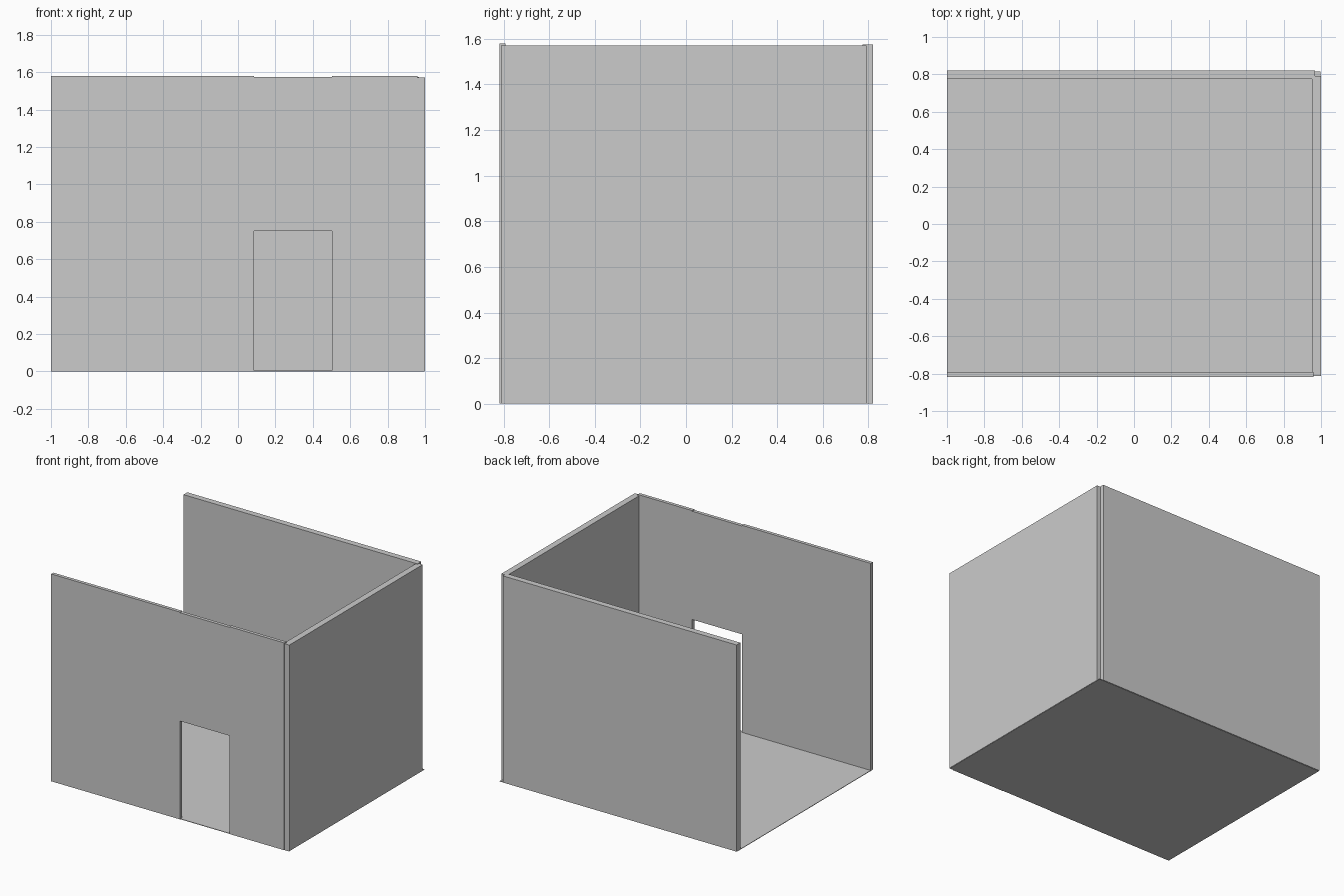
import bpy
import bmesh

if "Cube" in bpy.data.objects:
    bpy.data.objects.remove(bpy.data.objects["Cube"])


def prism(name, outline, y0, y1):
    """Extrude an (x, z) outline from y0 to y1."""
    bm = bmesh.new()
    face = bm.faces.new([bm.verts.new((x, y0, z)) for x, z in outline])
    ext = bmesh.ops.extrude_face_region(bm, geom=[face])
    verts = [v for v in ext["geom"] if isinstance(v, bmesh.types.BMVert)]
    bmesh.ops.translate(bm, verts=verts, vec=(0, y1 - y0, 0))
    bmesh.ops.recalc_face_normals(bm, faces=bm.faces)
    mesh = bpy.data.meshes.new(name)
    bm.to_mesh(mesh)
    bm.free()
    obj = bpy.data.objects.new(name, mesh)
    bpy.context.collection.objects.link(obj)
    return obj


def box(name, x0, x1, y0, y1, z0, z1):
    return prism(name, [(x0, z0), (x1, z0), (x1, z1), (x0, z1)], y0, y1)


# Thin floor slab
box("floor", -1.0, 0.997, -0.812, 0.815, 0.0, 0.004)

# Back and right walls, with a small step where they meet
box("back_wall", -1.0, 0.968, 0.774, 0.82, 0.002, 1.574)
box("right_wall", 0.952, 1.0, -0.812, 0.792, 0.002, 1.57)

# Front wall with doorway and slightly lower lintel top
d0, d1, door_h = 0.085, 0.502, 0.75
front_x, top = 0.961, 1.579
prism("front_wall", [
    (-1.0, 0.002), (d0, 0.002), (d0, door_h), (d1, door_h), (d1, 0.002),
    (front_x, 0.002), (front_x, top), (d1, top), (d1, top - 0.005),
    (d0, top - 0.005), (d0, top), (-1.0, top),
], -0.818, -0.792)
